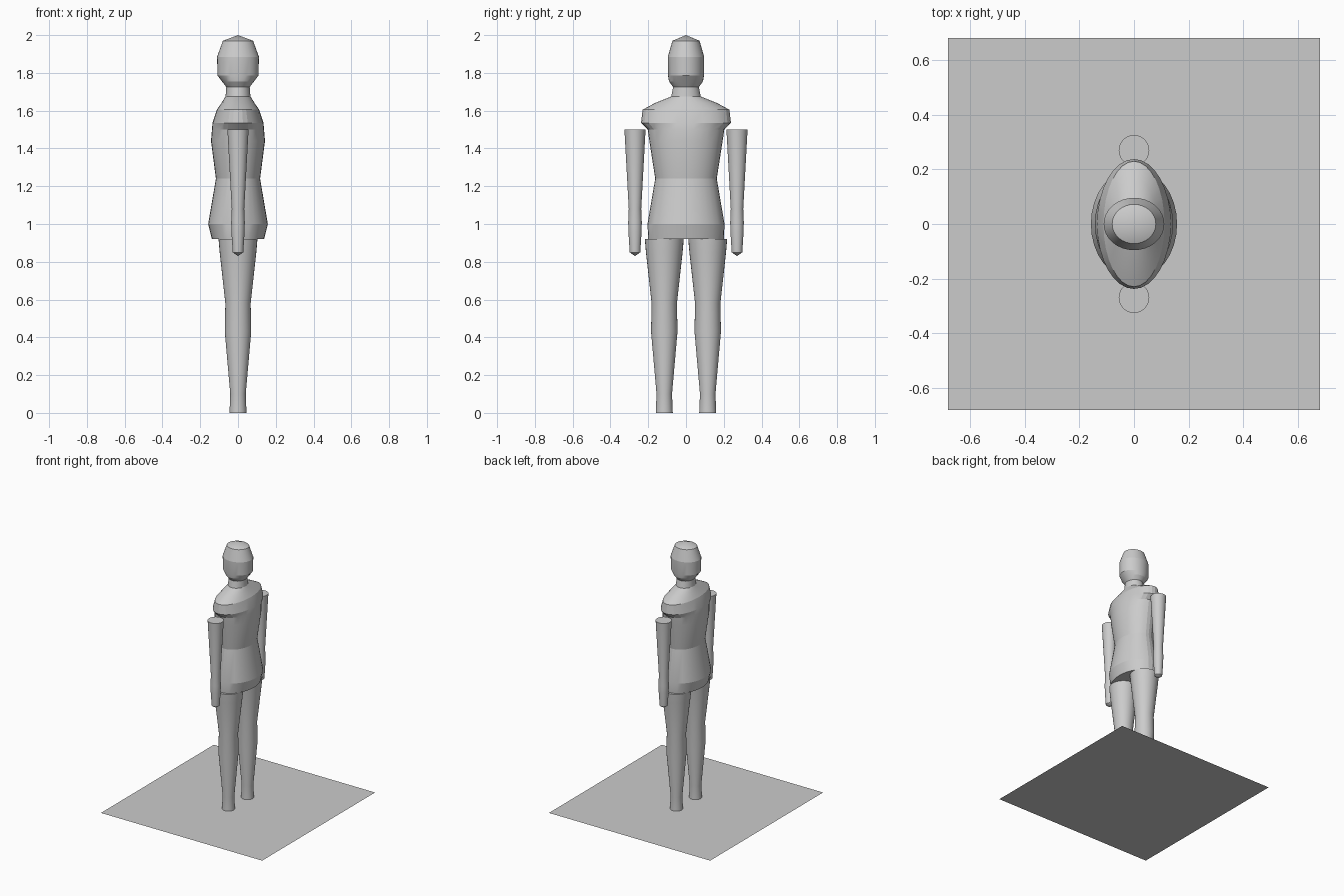
import bpy, bmesh, math

if "Cube" in bpy.data.objects:
    bpy.data.objects.remove(bpy.data.objects["Cube"])

SIDES = 32

def loft(name, rings, cy=0.0):
    """Stack of elliptical rings (z, half_x, half_y), capped at both ends."""
    bm = bmesh.new()
    loops = []
    for z, rx, ry in rings:
        loops.append([bm.verts.new((rx * math.cos(2 * math.pi * i / SIDES),
                                    cy + ry * math.sin(2 * math.pi * i / SIDES), z))
                      for i in range(SIDES)])
    for a, b in zip(loops, loops[1:]):
        for i in range(SIDES):
            j = (i + 1) % SIDES
            bm.faces.new((a[i], a[j], b[j], b[i]))
    bm.faces.new(loops[0][::-1])
    bm.faces.new(loops[-1])
    # collapse rings of zero size into a point
    bmesh.ops.remove_doubles(bm, verts=bm.verts, dist=1e-5)
    bmesh.ops.recalc_face_normals(bm, faces=bm.faces)
    me = bpy.data.meshes.new(name)
    bm.to_mesh(me)
    bm.free()
    ob = bpy.data.objects.new(name, me)
    bpy.context.collection.objects.link(ob)
    bpy.ops.object.select_all(action='DESELECT')
    ob.select_set(True)
    bpy.context.view_layer.objects.active = ob
    bpy.ops.object.shade_smooth_by_angle(angle=math.radians(14))
    return ob

# Torso, shoulders, neck and head in one continuous body
loft("body", [
    (0.92, 0.138, 0.200), (1.00, 0.158, 0.204), (1.24, 0.117, 0.163),
    (1.44, 0.143, 0.194), (1.50, 0.138, 0.203), (1.535, 0.135, 0.238),
    (1.605, 0.112, 0.230), (1.64, 0.088, 0.165), (1.675, 0.066, 0.078),
    (1.725, 0.062, 0.068), (1.755, 0.085, 0.090), (1.785, 0.108, 0.095),
    (1.885, 0.111, 0.096), (1.97, 0.080, 0.072), (2.00, 0.0, 0.0)])

# Arms and legs on both sides
ARM = [(0.83, 0.0), (0.85, 0.028), (0.96, 0.035), (1.01, 0.036),
       (1.08, 0.033), (1.50, 0.056)]
LEG = [(0.0, 0.045), (0.10, 0.041), (0.43, 0.070), (0.58, 0.067), (0.85, 0.097), (0.92, 0.103)]
for side, s in (("left", 1), ("right", -1)):
    loft(side + "_arm", [(z, r, r) for z, r in ARM], 0.27 * s)
    loft(side + "_leg", [(z, r, r) for z, r in LEG], 0.115 * s)

# Flat square base
bpy.ops.mesh.primitive_plane_add(size=1.365, location=(0, 0, 0))
bpy.context.object.name = "base_plate"
